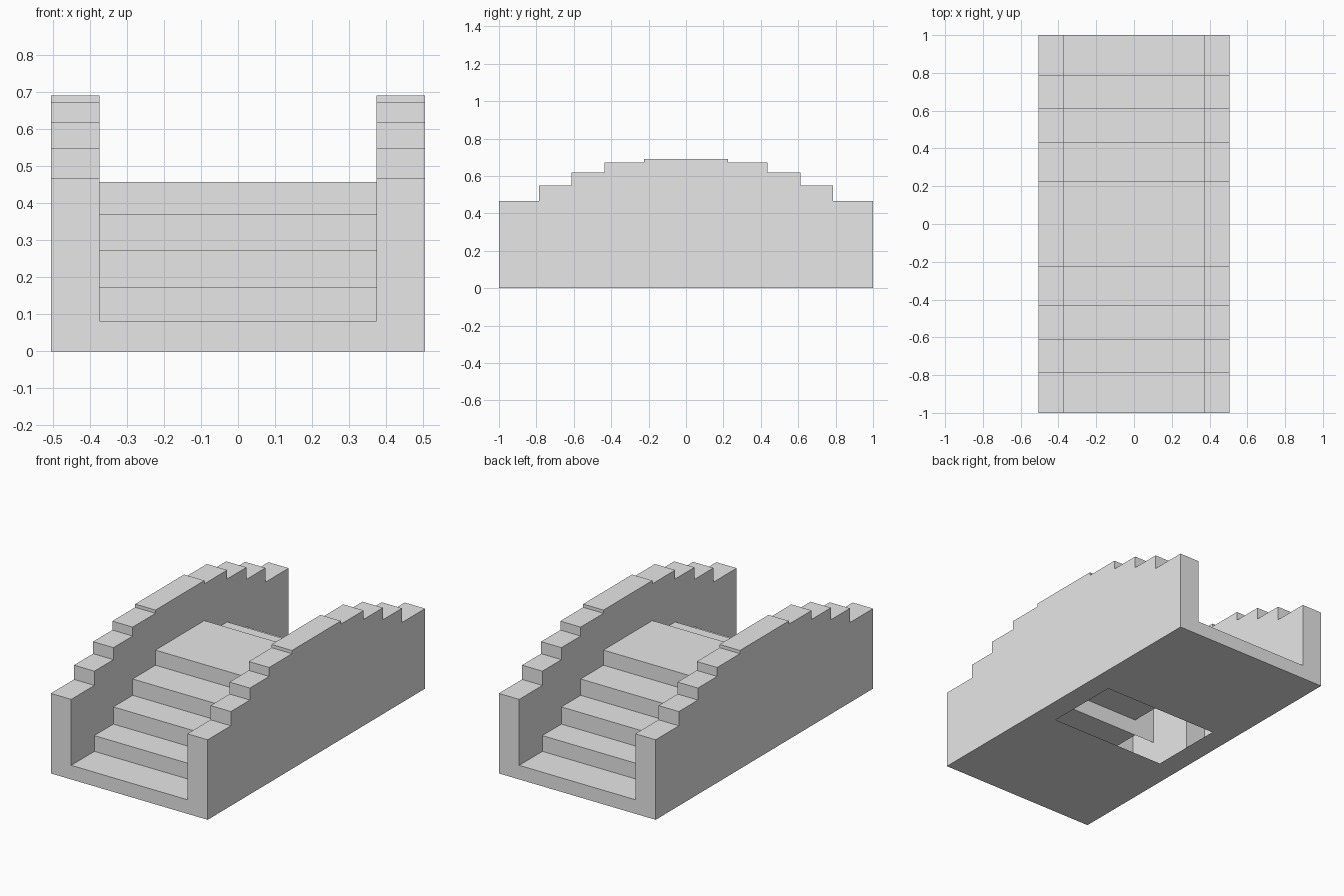
import bpy
import bmesh
from mathutils import Vector

cube = bpy.data.objects.get("Cube")
if cube:
    bpy.data.objects.remove(cube, do_unlink=True)

# One plain grey for the whole bridge
GREY = (0.8, 0.8, 0.8, 1.0)
mat = bpy.data.materials.new("plain_grey")
mat.use_nodes = True
mat.diffuse_color = GREY
mat.node_tree.nodes["Principled BSDF"].inputs["Base Color"].default_value = GREY

INNER, OUTER = 0.374, 0.505
BREAKS = [-1.0, -0.787, -0.612, -0.435, -0.225, 0.0]
TREADS = [0.082, 0.174, 0.274, 0.369, 0.457]
RAILS = [0.466, 0.549, 0.619, 0.671, 0.69]
STEPS = list(zip(BREAKS, BREAKS[1:], TREADS, RAILS))


def face(bm, points, normal):
    """Add a face that looks along the given direction."""
    f = bm.faces.new([bm.verts.new(p) for p in points])
    f.normal_update()
    if f.normal.dot(Vector(normal)) < 0:
        f.normal_flip()


def level(bm, x0, x1, y0, y1, z, up=1):
    face(bm, [(x0, y0, z), (x1, y0, z), (x1, y1, z), (x0, y1, z)], (0, 0, up))


def upright(bm, x0, x1, y, z0, z1):
    face(bm, [(x0, y, z0), (x1, y, z0), (x1, y, z1), (x0, y, z1)], (0, -1, 0))


def stepped_line(x, heights):
    line = []
    for y0, y1, z in zip(BREAKS, BREAKS[1:], heights):
        line += [(x, y0, z), (x, y1, z)]
    return line


def finish(bm, name):
    """Turn a quarter shell into an object mirrored across both axes."""
    bmesh.ops.remove_doubles(bm, verts=bm.verts, dist=0.0001)
    mesh = bpy.data.meshes.new(name)
    bm.to_mesh(mesh)
    bm.free()
    mesh.materials.append(mat)
    obj = bpy.data.objects.new(name, mesh)
    bpy.context.collection.objects.link(obj)
    mirror = obj.modifiers.new("Mirror", 'MIRROR')
    mirror.use_axis = (True, True, False)
    mirror.merge_threshold = 0.0001


# Stairs and deck: thin treads and risers over a hollow
bm = bmesh.new()
below = 0
for y0, y1, tread, rail in STEPS:
    level(bm, 0, INNER, y0, y1, tread)
    upright(bm, 0, INNER, y0, below, tread)
    below = tread
finish(bm, "stairs")

# Stepped parapets: hollow, with cross walls at each step
bm = bmesh.new()
below = 0
for y0, y1, tread, rail in STEPS:
    level(bm, INNER, OUTER, y0, y1, rail)
    upright(bm, INNER, OUTER, y0, below, rail)
    below = tread
upright(bm, INNER, OUTER, 0, 0, RAILS[-1])
face(bm, stepped_line(OUTER, RAILS) + [(OUTER, 0, 0), (OUTER, -1, 0)], (1, 0, 0))
face(bm, stepped_line(INNER, RAILS) + stepped_line(INNER, TREADS)[::-1], (-1, 0, 0))
finish(bm, "parapets")

# Underside with an opening below the deck
bm = bmesh.new()
level(bm, 0, INNER, BREAKS[0], BREAKS[-2], 0, -1)
level(bm, INNER, OUTER, BREAKS[0], BREAKS[-2], 0, -1)
level(bm, INNER, OUTER, BREAKS[-2], 0, 0, -1)
finish(bm, "underside")
